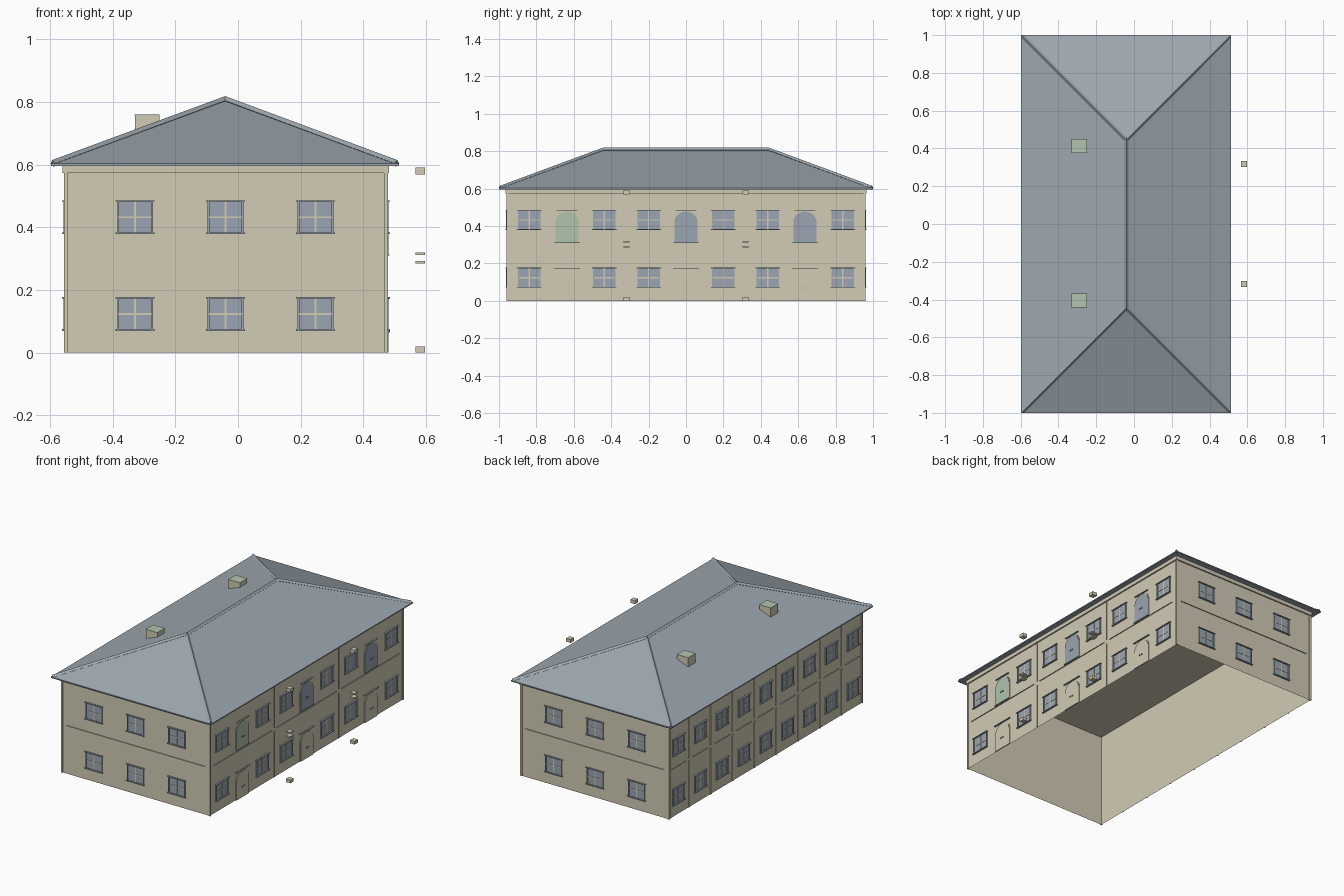
import bpy, bmesh, math
from mathutils import Vector

if "Cube" in bpy.data.objects:
    bpy.data.objects.remove(bpy.data.objects["Cube"])

X0, X1, Y1 = -0.55, 0.473, 0.955      # wall planes
WALL_TOP, EAVE, RIDGE = 0.573, 0.605, 0.807


def material(name, rgb):
    m = bpy.data.materials.new(name)
    m.diffuse_color = (*[((c / 255 + 0.055) / 1.055) ** 2.4 for c in rgb], 1)
    m.use_nodes = True
    m.node_tree.nodes["Principled BSDF"].inputs["Base Color"].default_value = m.diffuse_color
    return m


STONE = material("warm_stone", (210, 203, 181))
SLATE = material("blue_slate", (157, 168, 176))
GLASS = material("window_blue", (155, 166, 178))
GREEN = material("pale_green", (178, 196, 174))

parts = {}


def part(name, mat):
    if name not in parts:
        parts[name] = (bmesh.new(), mat)
    return parts[name][0]


def box(bm, a, b):
    """Axis-aligned box between two corners."""
    lo = [min(p, q) for p, q in zip(a, b)]
    hi = [max(p, q) for p, q in zip(a, b)]
    for v in bmesh.ops.create_cube(bm, size=1)["verts"]:
        v.co = Vector([lo[i] if v.co[i] < 0 else hi[i] for i in range(3)])


def on_wall(side, u, d, z):
    """Point at u along a wall, d out from it, and height z."""
    return {"front": (u, -Y1 - d, z), "back": (u, Y1 + d, z),
            "right": (X1 + d, u, z), "left": (X0 - d, u, z)}[side]


def wall_box(name, mat, side, u0, u1, z0, z1, depth):
    box(part(name, mat), on_wall(side, u0, 0.0004, z0), on_wall(side, u1, depth, z1))


def string_course(side, u0, u1):
    """Thin horizontal fin along a wall."""
    bm = part("string_courses", STONE)
    bm.faces.new([bm.verts.new(on_wall(side, u, d, 0.303))
                  for u, d in ((u0, 0.0004), (u1, 0.0004), (u1, 0.006), (u0, 0.006))])


def window(side, u, z0, w=0.108, h=0.1):
    a, b, z1 = u - w / 2, u + w / 2, z0 + h
    wall_box("window_glass", GLASS, side, a, b, z0, z1, 0.002)
    wall_box("window_bars", STONE, side, u - 0.003, u + 0.003, z0, z1, 0.004)
    wall_box("window_bars", STONE, side, a, b, z0 + h / 2 - 0.003, z0 + h / 2 + 0.003, 0.004)
    for e in (a, b):
        wall_box("window_frames", SLATE, side, e - 0.003, e + 0.003, z0, z1, 0.007)
    wall_box("window_sills", SLATE, side, a - 0.008, b + 0.008, z0 - 0.003, z0 + 0.002, 0.011)
    wall_box("window_lintels", SLATE, side, a - 0.008, b + 0.008, z1, z1 + 0.004, 0.011)


def arch(u, z0, w, h):
    """Outline of a round-headed opening."""
    r = w / 2
    pts = [(u - r, z0), (u + r, z0)]
    for i in range(13):
        t = math.pi * i / 12
        pts.append((u + r * math.cos(t), z0 + h - r * 0.9 + r * 0.9 * math.sin(t)))
    return pts


def door(u, z0, mat, name, h):
    # arched leaf over a slightly larger surround
    for nm, m, w, hh, d in (("door_surrounds", STONE, 0.132, h, 0.003), (name, mat, 0.124, h - 0.004, 0.006)):
        bm = part(nm, m)
        f = bm.faces.new([bm.verts.new(on_wall("right", p, 0.0004, z)) for p, z in arch(u, z0, w, hh)])
        for v in bmesh.ops.extrude_face_region(bm, geom=[f])["geom"]:
            if isinstance(v, bmesh.types.BMVert):
                v.co.x += d
    for s in (-1, 1):
        k = u + s * 0.009
        wall_box("door_knobs", SLATE, "right", k - 0.003, k + 0.003, z0 + 0.065, z0 + 0.071, 0.012)


# open-bottomed wall shell with a ceiling
bm = part("walls", STONE)
box(bm, (X0, -Y1, 0), (X1, Y1, EAVE - 0.012))
bmesh.ops.delete(bm, geom=[f for f in bm.faces if f.calc_center_median().z < 0.1], context="FACES_ONLY")

# cornice ring and corner strips
for side, a, b in (("front", X0 - 0.009, X1 + 0.009), ("back", X0 - 0.009, X1 + 0.009),
                   ("left", -Y1, Y1), ("right", -Y1, Y1)):
    wall_box("cornice", STONE, side, a, b, WALL_TOP, EAVE - 0.009, 0.009)
for x, sx in ((X0, -1), (X1, 1)):
    for sy in (-1, 1):
        bm = part("corner_strips", STONE)
        outer = (x + sx * 0.005, sy * (Y1 + 0.005))
        box(bm, (*outer, 0), (x - sx * 0.007, sy * (Y1 + 0.0004), WALL_TOP))
        box(bm, (*outer, 0), (x + sx * 0.0004, sy * (Y1 - 0.007), WALL_TOP))

# windows on both end walls
for side in ("front", "back"):
    for x in (-0.328, -0.04, 0.247):
        for z in (0.073, 0.382):
            window(side, x, z)
    string_course(side, X0 + 0.03, X1 - 0.03)

# entrance wall
for y in (-0.838, -0.437, -0.2, 0.2, 0.437, 0.838):
    for z in (0.073, 0.382):
        window("right", y, z, w=0.115)
for y in (-0.636, 0, 0.636):
    door(y, 0, STONE, "lower_doors", 0.17)
    if y < -0.1:
        door(y, 0.313, GREEN, "green_door", 0.168)
    else:
        door(y, 0.313, GLASS, "upper_doors", 0.168)
    wall_box("door_lintels", SLATE, "right", y - 0.07, y + 0.07, 0.172, 0.176, 0.01)
    wall_box("door_lintels", SLATE, "right", y - 0.057, y + 0.057, 0.482, 0.486, 0.01)
    wall_box("door_sills", SLATE, "right", y - 0.066, y + 0.066, 0.31, 0.313, 0.01)
for a, b in ((-0.92, -0.345), (-0.295, 0.295), (0.345, 0.92)):
    string_course("right", a, b)
for y in (-0.318, 0.318):
    for z0, z1 in ((0, 0.285), (0.31, WALL_TOP)):
        wall_box("pilasters", STONE, "right", y - 0.001, y + 0.001, z0, z1, 0.005)
    # free-standing pilaster base and cap blocks
    for z0, z1 in ((0, 0.02), (0.284, 0.293), (0.311, 0.319), (0.569, 0.59)):
        box(part("pilaster_blocks", STONE), (0.566, y - 0.016, z0), (0.597, y + 0.016, z1))

# rear long wall: nine bays with pilasters between
for i in range(9):
    y = (i - 4) * 0.216
    for z in (0.073, 0.382):
        window("left", y, z, w=0.105)
    string_course("left", y - 0.075, y + 0.075)
    if i < 8:
        p = y + 0.108
        for z0, z1 in ((0, 0.29), (0.31, WALL_TOP)):
            wall_box("pilasters", STONE, "left", p - 0.006, p + 0.006, z0, z1, 0.004)

# hipped roof with a thin eave edge
RX0, RX1, RXC, RY = -0.597, 0.513, -0.041, 0.445
bm = part("roof", SLATE)
corners = [(RX0, -1), (RX1, -1), (RX1, 1), (RX0, 1)]
low = [bm.verts.new((x, y, EAVE - 0.009)) for x, y in corners]
top = [bm.verts.new((x, y, EAVE - 0.002)) for x, y in corners]
ra, rb = bm.verts.new((RXC, -RY, RIDGE)), bm.verts.new((RXC, RY, RIDGE))
bm.faces.new(low)
for i in range(4):
    j = (i + 1) % 4
    bm.faces.new((low[i], low[j], top[j], top[i]))
for f in ((top[0], top[1], ra), (top[1], top[2], rb, ra), (top[2], top[3], rb), (top[3], top[0], ra, rb)):
    bm.faces.new(f)


def bar(bm, a, b, r):
    a, b = Vector(a), Vector(b)
    vs = bmesh.ops.create_cone(bm, cap_ends=True, segments=4, radius1=r, radius2=r, depth=(b - a).length)["verts"]
    q = (b - a).to_track_quat("Z", "Y")
    for v in vs:
        v.co = q @ v.co + (a + b) / 2


# ridge and hip caps
bm = part("ridge_caps", SLATE)
bar(bm, (RXC, -RY, RIDGE), (RXC, RY, RIDGE), 0.012)
for x in (RX0 + 0.007, RX1 - 0.007):
    for s in (-1, 1):
        bar(bm, (x, s * 0.993, EAVE - 0.001), (RXC, s * RY, RIDGE), 0.011)

# chimneys with green tops
for y in (-0.405, 0.412):
    box(part("chimneys", STONE), (-0.329, y - 0.036, 0.69), (-0.251, y + 0.036, 0.756))
    box(part("chimney_tops", GREEN), (-0.33, y - 0.037, 0.756), (-0.25, y + 0.037, 0.759))

for name, (bm, mat) in parts.items():
    bmesh.ops.recalc_face_normals(bm, faces=bm.faces[:])
    me = bpy.data.meshes.new(name)
    bm.to_mesh(me)
    bm.free()
    me.materials.append(mat)
    bpy.context.collection.objects.link(bpy.data.objects.new(name, me))
